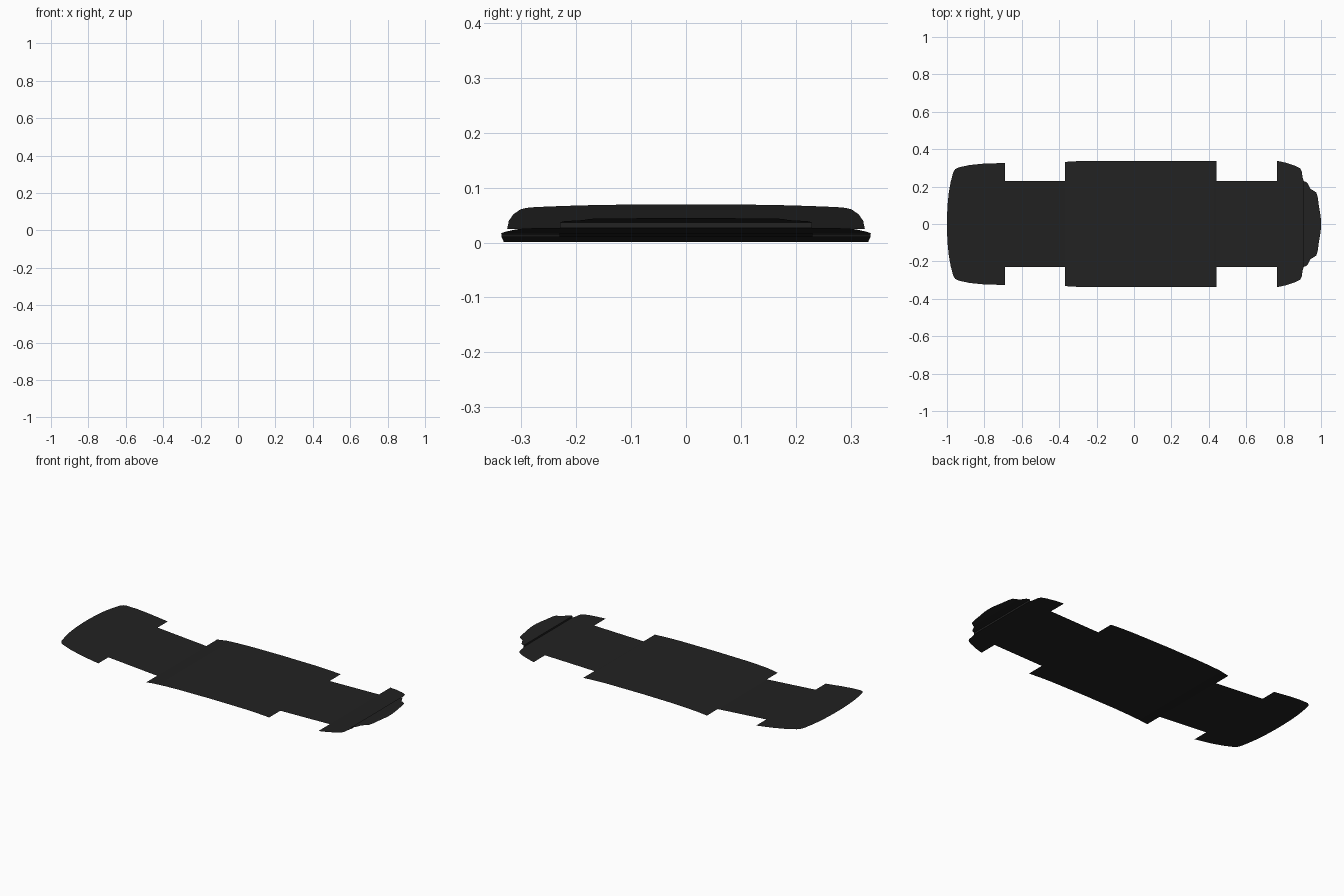
import bpy, bmesh

if "Cube" in bpy.data.objects:
    bpy.data.objects.remove(bpy.data.objects["Cube"])

mat = bpy.data.materials.new("dark_underbody")
mat.diffuse_color = (0.016, 0.016, 0.016, 1)
mat.use_nodes = True
mat.node_tree.nodes["Principled BSDF"].inputs["Base Color"].default_value = mat.diffuse_color

# Long profile of the floor sheet: (x, z)
PROFILE = [(-1, .070), (-.93, .059), (-.85, .047), (-.78, .037), (-.69, .025),
           (-.37, .001), (-.31, .009), (-.24, .013), (-.15, .016), (.05, .018),
           (.28, .017), (.36, .0145), (.44, .010), (.765, .017), (.85, .023),
           (.907, .027)]
LIP = [(.907, .037), (.96, .043), (1, .045)]


def height(x, profile):
    for (x0, z0), (x1, z1) in zip(profile, profile[1:]):
        if x <= x1:
            return z0 + (z1 - z0) * (x - x0) / (x1 - x0)
    return profile[-1][1]


def sheet(name, outline, profile=PROFILE, cols=8):
    """Mirrored thin panel from (x, half width) stations draped on a profile."""
    xs = dict(outline)
    # add profile stations so that the panel follows the curve
    for px, _ in profile:
        for (x0, w0), (x1, w1) in zip(outline, outline[1:]):
            if x0 + .004 < px < x1 - .004:
                xs[px] = w0 + (w1 - w0) * (px - x0) / (x1 - x0)
    bm = bmesh.new()
    rows = []
    for x in sorted(xs):
        z = height(x, profile)
        rows.append([bm.verts.new((x, xs[x] * (2 * i / cols - 1), z))
                     for i in range(cols + 1)])
    for a, b in zip(rows, rows[1:]):
        for i in range(cols):
            bm.faces.new((a[i], b[i], b[i + 1], a[i + 1]))
    finish(name, bm)


def finish(name, bm):
    bmesh.ops.remove_doubles(bm, verts=bm.verts, dist=1e-5)
    me = bpy.data.meshes.new(name)
    bm.to_mesh(me)
    bm.free()
    me.materials.append(mat)
    ob = bpy.data.objects.new(name, me)
    bpy.context.collection.objects.link(ob)
    bpy.context.view_layer.objects.active = ob
    ob.select_set(True)
    bpy.ops.object.shade_smooth_by_angle()
    ob.select_set(False)


# Rear panel with rounded tail
sheet("rear_panel", [(-1, .03), (-.997, .10), (-.99, .17), (-.98, .225), (-.967, .275),
                     (-.957, .292), (-.94, .302), (-.88, .315), (-.80, .323), (-.69, .326)])
# Narrow floor between the rear wheels
sheet("rear_axle_floor", [(-.69, .231), (-.37, .231)])
# Wide centre floor
sheet("centre_floor", [(-.37, .332), (-.30, .336), (.14, .336), (.44, .336)])
# Narrow floor between the front wheels
sheet("front_axle_floor", [(.44, .231), (.765, .231)])
# Flared front panel
sheet("front_panel", [(.765, .338), (.81, .328), (.86, .312), (.888, .298),
                      (.897, .28), (.901, .25), (.907, .23)])
# Front lip
sheet("front_lip", [(.907, .23), (.925, .222), (.935, .205), (.943, .188), (.96, .178),
                    (.975, .168), (.983, .14), (.988, .10), (.995, .06), (1, .02)], LIP)

# Upright step joining front panel and lip
bm = bmesh.new()
bm.faces.new([bm.verts.new(c) for c in ((.907, -.23, .027), (.907, .23, .027),
                                        (.907, .23, .037), (.907, -.23, .037))])
finish("lip_step", bm)
